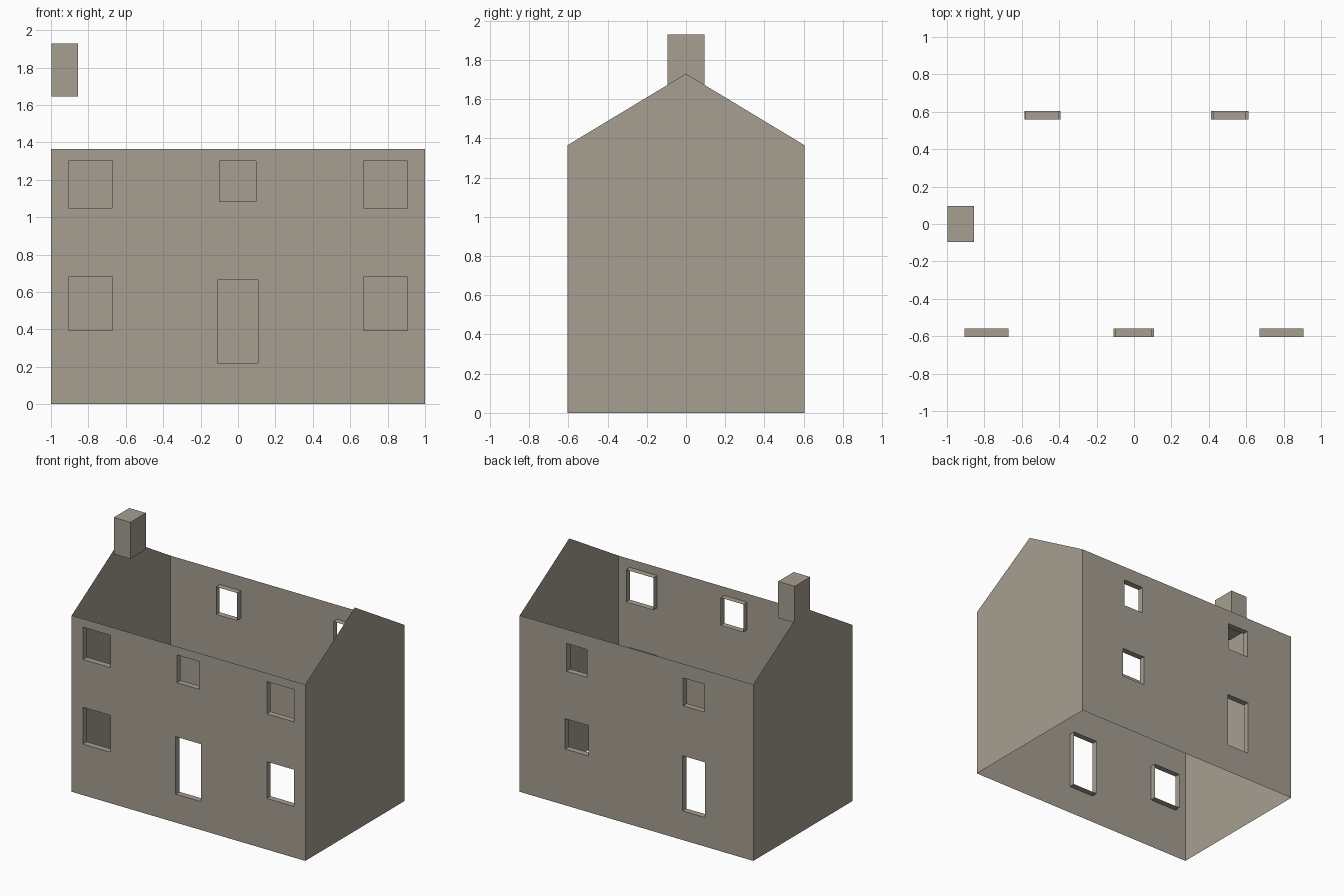
import bpy
import bmesh

cube = bpy.data.objects.get("Cube")
if cube:
    bpy.data.objects.remove(cube, do_unlink=True)

HALF_X, HALF_Y = 1.0, 0.605
EAVES, RIDGE = 1.365, 1.73
REVEAL = 0.047

# Single stone colour
stone = bpy.data.materials.new("warm_grey_stone")
stone.use_nodes = True
colour = (0.38, 0.345, 0.285, 1)
stone.diffuse_color = colour
bsdf = next(n for n in stone.node_tree.nodes if n.type == 'BSDF_PRINCIPLED')
bsdf.inputs["Base Color"].default_value = colour
bsdf.inputs["Roughness"].default_value = 0.9


def finish(name, bm):
    bmesh.ops.remove_doubles(bm, verts=bm.verts, dist=1e-5)
    mesh = bpy.data.meshes.new(name)
    bm.to_mesh(mesh)
    bm.free()
    mesh.materials.append(stone)
    obj = bpy.data.objects.new(name, mesh)
    bpy.context.collection.objects.link(obj)
    return obj


def add_face(bm, points):
    return bm.faces.new([bm.verts.new(p) for p in points])


def long_wall(name, side, openings):
    """Thin wall with cut openings, each lined by a reveal running inwards."""
    bm = bmesh.new()
    y = side * HALF_Y
    inner = y - side * REVEAL
    xs = sorted({-HALF_X, HALF_X, *(v for o in openings for v in o[:2])})
    zs = sorted({0, EAVES, *(v for o in openings for v in o[2:])})
    for x0, x1 in zip(xs, xs[1:]):
        for z0, z1 in zip(zs, zs[1:]):
            cx, cz = (x0 + x1) / 2, (z0 + z1) / 2
            if any(a < cx < b and c < cz < d for a, b, c, d in openings):
                continue
            pts = [(x0, y, z0), (x1, y, z0), (x1, y, z1), (x0, y, z1)]
            add_face(bm, pts if side < 0 else pts[::-1])
    # Reveals around doors and windows
    for a, b, c, d in openings:
        ring = [(a, c), (b, c), (b, d), (a, d)]
        for (xa, za), (xb, zb) in zip(ring, ring[1:] + ring[:1]):
            pts = [(xa, y, za), (xb, y, zb), (xb, inner, zb), (xa, inner, za)]
            add_face(bm, pts if side < 0 else pts[::-1])
    return finish(name, bm)


# Front: four matching outer windows, small centre window, door
front = [(-0.10, 0.095, 1.085, 1.30), (-0.11, 0.107, 0.22, 0.665)]
for x0, x1 in ((-0.905, -0.67), (0.67, 0.905)):
    front += [(x0, x1, 0.395, 0.68), (x0, x1, 1.05, 1.30)]
long_wall("front_wall", -1, front)

# Back: two small upper windows, one lower window, door
back = [(0.425, 0.60, 1.04, 1.255), (-0.58, -0.40, 1.04, 1.255),
        (0.413, 0.612, 0.435, 0.67), (-0.585, -0.393, 0.225, 0.652)]
long_wall("back_wall", 1, back)

# Gable end walls
outline = [(-HALF_Y, 0), (HALF_Y, 0), (HALF_Y, EAVES), (0, RIDGE), (-HALF_Y, EAVES)]
for name, side in (("left_gable", 1), ("right_gable", -1)):
    bm = bmesh.new()
    add_face(bm, [(side * HALF_X, y, z) for y, z in outline[::side]])
    finish(name, bm)

# Chimney block at the right gable
bm = bmesh.new()
bmesh.ops.create_cube(bm, size=1)
bmesh.ops.scale(bm, vec=(0.142, 0.19, 0.283), verts=bm.verts)
bmesh.ops.translate(bm, vec=(-0.926, 0, 1.788), verts=bm.verts)
finish("chimney", bm)
